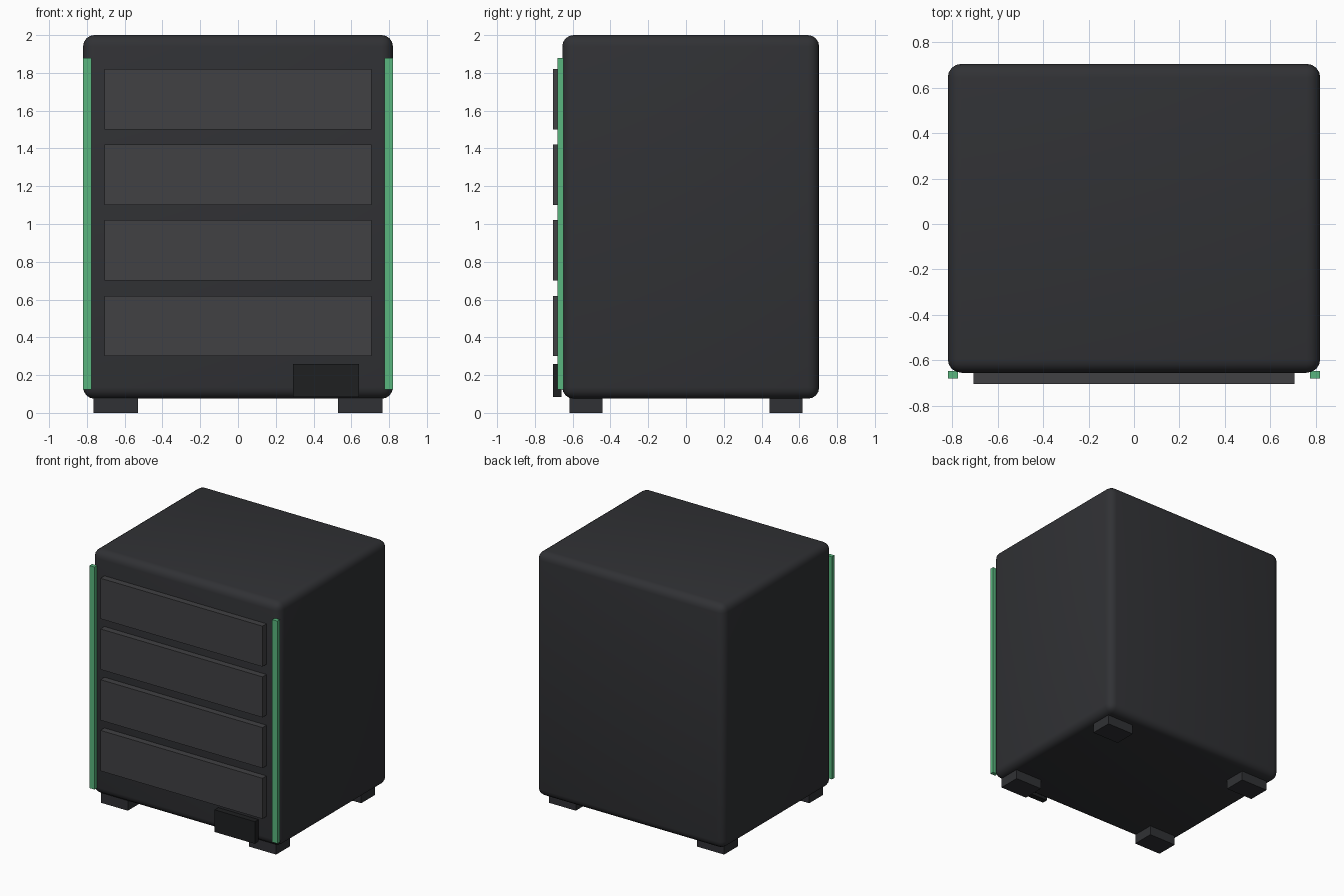
import bpy, math

if "Cube" in bpy.data.objects:
    bpy.data.objects.remove(bpy.data.objects["Cube"])

def material(name, rgb, alpha=1.0):
    m = bpy.data.materials.new(name)
    m.diffuse_color = (*rgb, alpha)
    m.use_nodes = True
    m.node_tree.nodes["Principled BSDF"].inputs["Base Color"].default_value = m.diffuse_color
    return m

DARK = material("dark_shell", (0.030, 0.031, 0.035))
PANEL = material("panel_grey", (0.052, 0.052, 0.056))
BLACK = material("black_trim", (0.013, 0.014, 0.015))
GREEN = material("green_strip", (0.10, 0.47, 0.21))

def box(name, x, y, z, mat, bevel=0.0, segments=4):
    """Box from (min, max) ranges, optionally with rounded edges."""
    bpy.ops.mesh.primitive_cube_add(size=1, location=[sum(r) / 2 for r in (x, y, z)])
    ob = bpy.context.object
    ob.name = name
    ob.scale = [r[1] - r[0] for r in (x, y, z)]
    bpy.ops.object.transform_apply(location=False, rotation=False, scale=True)
    ob.data.materials.append(mat)
    if bevel:
        mod = ob.modifiers.new("round_edges", 'BEVEL')
        mod.width = bevel
        mod.segments = segments
        bpy.ops.object.modifier_apply(modifier=mod.name)
        bpy.ops.object.shade_smooth_by_angle(angle=math.radians(40))
    return ob

# Rounded cabinet body
box("cabinet_body", (-0.82, 0.82), (-0.655, 0.705), (0.075, 2.0), DARK, bevel=0.06)

# Four front panels
for i in range(4):
    z = 0.30 + 0.4 * i
    box(f"front_panel_{i + 1}", (-0.707, 0.707), (-0.705, -0.645), (z, z + 0.32), PANEL)

# Small black box at the lower right of the front
box("lower_front_box", (0.29, 0.64), (-0.705, -0.66), (0.085, 0.26), BLACK)

# Green edge strips and feet on both sides
for side, s in (("left", -1), ("right", 1)):
    def span(a, b):
        return tuple(sorted((s * a, s * b)))
    box(f"edge_strip_{side}", span(0.775, 0.82), (-0.68, -0.648), (0.125, 1.88), GREEN)
    for end, y in (("front", -0.53), ("back", 0.53)):
        box(f"foot_{end}_{side}", span(0.53, 0.765), (y - 0.087, y + 0.087), (0.0, 0.08), DARK)
